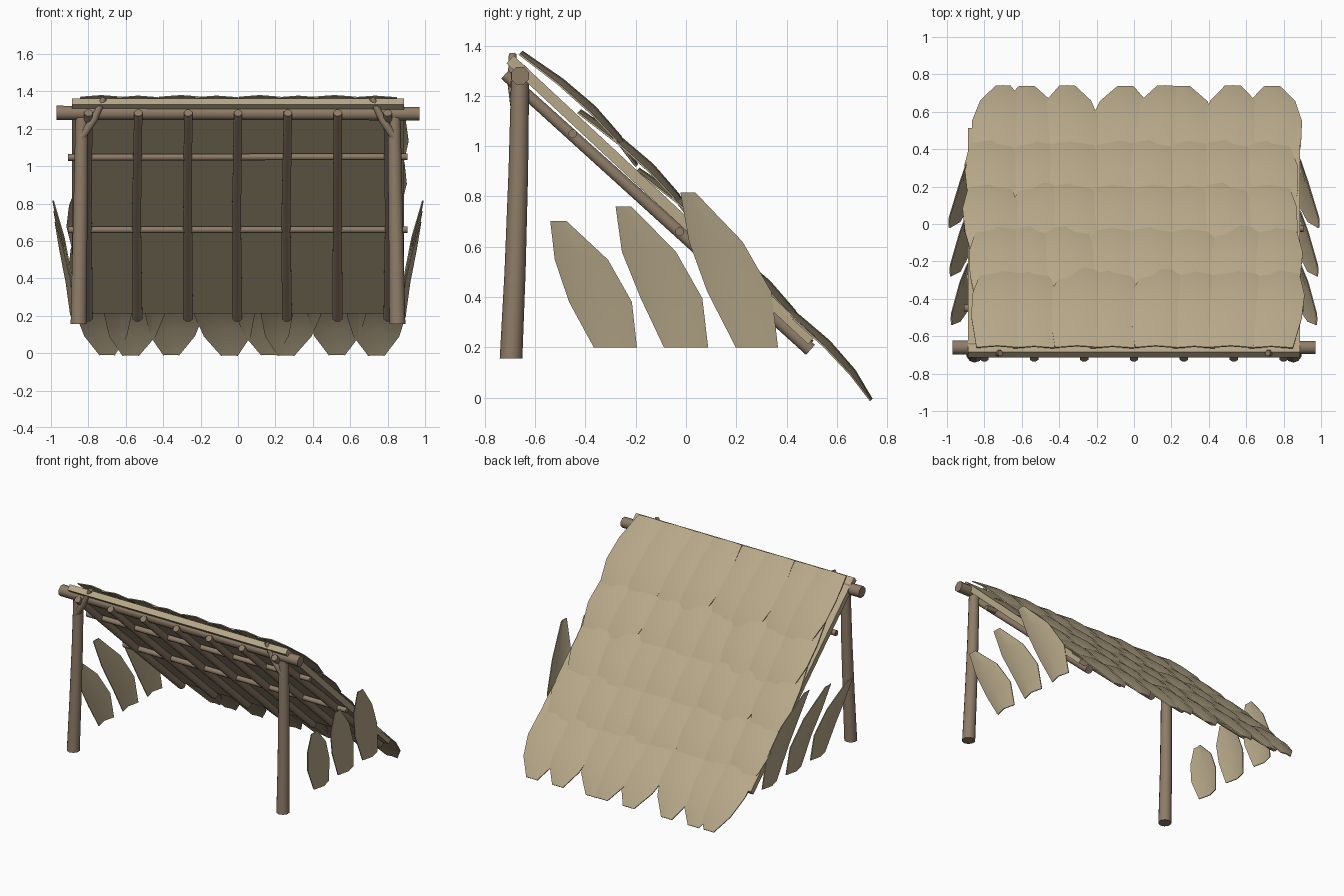
import bpy, bmesh, math, random
from mathutils import Vector

if "Cube" in bpy.data.objects:
    bpy.data.objects.remove(bpy.data.objects["Cube"])
random.seed(4)

def material(name, col):
    m = bpy.data.materials.new(name)
    m.diffuse_color = (*col, 1)
    m.use_nodes = True
    m.node_tree.nodes["Principled BSDF"].inputs["Base Color"].default_value = m.diffuse_color
    return m

WOOD = material("wood", (0.27, 0.20, 0.135))
LEAF = material("dry_leaf", (0.47, 0.39, 0.25))

def finish(name, bm, mat, angle=40):
    bmesh.ops.recalc_face_normals(bm, faces=bm.faces)
    me = bpy.data.meshes.new(name)
    bm.to_mesh(me)
    bm.free()
    me.materials.append(mat)
    ob = bpy.data.objects.new(name, me)
    bpy.context.collection.objects.link(ob)
    bpy.ops.object.select_all(action='DESELECT')
    ob.select_set(True)
    bpy.context.view_layer.objects.active = ob
    bpy.ops.object.shade_smooth_by_angle(angle=math.radians(angle))
    return ob

def pole(name, pts, radii, sides=8):
    """Tapered pole swept through a few points."""
    bm = bmesh.new()
    pts = [Vector(p) for p in pts]
    rings = []
    for i, (p, r) in enumerate(zip(pts, radii)):
        d = (pts[min(i + 1, len(pts) - 1)] - pts[max(i - 1, 0)]).normalized()
        if name.endswith("post"):
            d = Vector((0, 0, 1))
        side = d.cross(Vector((0, 1, 0)) if abs(d.x) > 0.5 or abs(d.z) > 0.9 else Vector((1, 0, 0))).normalized()
        up = d.cross(side)
        rings.append([bm.verts.new(p + r * (math.cos(a) * side + math.sin(a) * up))
                      for a in (2 * math.pi * (k + .5) / sides for k in range(sides))])
    for a, b in zip(rings, rings[1:]):
        for k in range(sides):
            bm.faces.new((a[k], a[(k + 1) % sides], b[(k + 1) % sides], b[k]))
    bm.faces.new(rings[0])
    bm.faces.new(rings[-1])
    return finish(name, bm, WOOD, 50)

def add_strip(bm, rows, offset):
    """Thin closed leaf from rows of (edge, middle, edge) points."""
    top = [[bm.verts.new(p) for p in r] for r in rows]
    bot = [[bm.verts.new(Vector(p) - offset) for p in r] for r in rows]
    n = len(rows)
    for i in range(n - 1):
        for j in range(2):
            for g in (top, bot):
                bm.faces.new((g[i][j], g[i][j + 1], g[i + 1][j + 1], g[i + 1][j]))
        for j in (0, 2):
            bm.faces.new((top[i][j], top[i + 1][j], bot[i + 1][j], bot[i][j]))
    for i in (0, n - 1):
        for j in range(2):
            bm.faces.new((top[i][j], top[i][j + 1], bot[i][j + 1], bot[i][j]))

# Posts with a small fork prong at the top
for s, side in ((-1, "left"), (1, "right")):
    pole(f"{side}_post",
         [(s*.852, -.696, .155), (s*.847, -.680, .5), (s*.84, -.667, .9), (s*.835, -.66, 1.26)],
         [.045, .042, .039, .036], 10)
    pole(f"{side}_fork_prong", [(s*.84, -.675, 1.15), (s*.77, -.69, 1.25), (s*.715, -.69, 1.365)],
         [.024, .021, .016])

# Ridge beam and cross poles
pole("ridge_beam", [(-.97, -.66, 1.285), (.97, -.66, 1.28)], [.041, .038])
pole("upper_cross_pole", [(-.91, -.45, 1.047), (.905, -.45, 1.05)], [.02, .018])
pole("lower_cross_pole", [(-.91, -.025, .66), (.905, -.025, .66)], [.02, .018])

# Sloping rafters
for i in range(7):
    x = -.80 + i * .2667
    w = random.uniform(-.012, .012)
    pole(f"rafter_{i+1}", [(x, -.72, 1.285), (x + w, -.1, .725), (x + w * .5, .495, .19)],
         [.024, .026, .029])

# Thatch backing slab
a, b = Vector((0, -.70, 1.345)), Vector((0, .5, .228))
d = (b - a).normalized()
nrm = Vector((0, -d.z, d.y))
bm = bmesh.new()
ends = [[bm.verts.new(p + nrm * t + Vector((x, 0, 0)))
         for x, t in ((-.887, -.021), (.887, -.021), (.887, .021), (-.887, .021))] for p in (a, b)]
bm.faces.new(ends[0])
bm.faces.new(ends[1])
for k in range(4):
    bm.faces.new((ends[0][k], ends[0][(k+1) % 4], ends[1][(k+1) % 4], ends[1][k]))
finish("thatch_backing", bm, LEAF, 30)

# Five overlapping rows of roof leaves: (run, half width, lift, edge droop)
STATIONS = ((0, .115, 0, .012), (.14, .15, .034, .022), (.26, .155, .046, .026),
            (.37, .12, .034, .02), (.462, .043, 0, .004))
TIP_SHIFT = (.04, -.045, -.04, .06, .06, -.06, 0, 0)
N = Vector((0, .707, .707))
for r in range(5):
    bm = bmesh.new()
    start = Vector((0, -.65 + .2325 * r, 1.38 - .2325 * r))
    for i in range(8):
        last = r == 4
        x0 = -.74 + .2114 * i + (0 if last else random.uniform(-.015, .015))
        shift = TIP_SHIFT[i] if last else random.uniform(-.05, .05)
        w = random.uniform(.95, 1.04)
        level = (i % 2) * -.004
        jit = random.uniform(-.012, 0) if not last else 0
        rows = []
        for run, hw, lift, droop in STATIONS:
            t = run / .462
            c = start + Vector((x0 + shift * t, run + jit * t, -run * .982 - jit * t)) + N * (lift + level)
            rows.append([c + Vector((-hw * w, 0, 0)) - N * droop, c,
                         c + Vector((hw * w, 0, 0)) - N * droop])
        add_strip(bm, rows, N * .007)
    finish(f"roof_leaf_row_{r+1}", bm, LEAF)

# Upright side leaves: (z, front y, back y) per station, leaning outwards
SIDE_LEAVES = (
    ((.2, -.367, -.195), (.38, -.465, -.215), (.548, -.522, -.31), (.702, -.54, -.475)),
    ((.2, -.088, .088), (.395, -.18, .065), (.58, -.255, -.04), (.76, -.28, -.217)),
    ((.2, .198, .366), (.42, .085, .34), (.62, .012, .225), (.815, -.022, .038)))
for s, side in ((-1, "left"), (1, "right")):
    for k, leaf in enumerate(SIDE_LEAVES):
        bm = bmesh.new()
        rows = []
        for (z, y0, y1), x, cup in zip(leaf, (.897, .922, .955, .993 - .006 * (2 - k)), (.02, .028, .022, .003)):
            rows.append([Vector((s * (x - cup), y0, z)), Vector((s * x, (y0 + y1) / 2, z)),
                         Vector((s * (x - cup), y1, z))])
        add_strip(bm, rows, Vector((s * .006, 0, 0)))
        finish(f"{side}_side_leaf_{k+1}", bm, LEAF)
